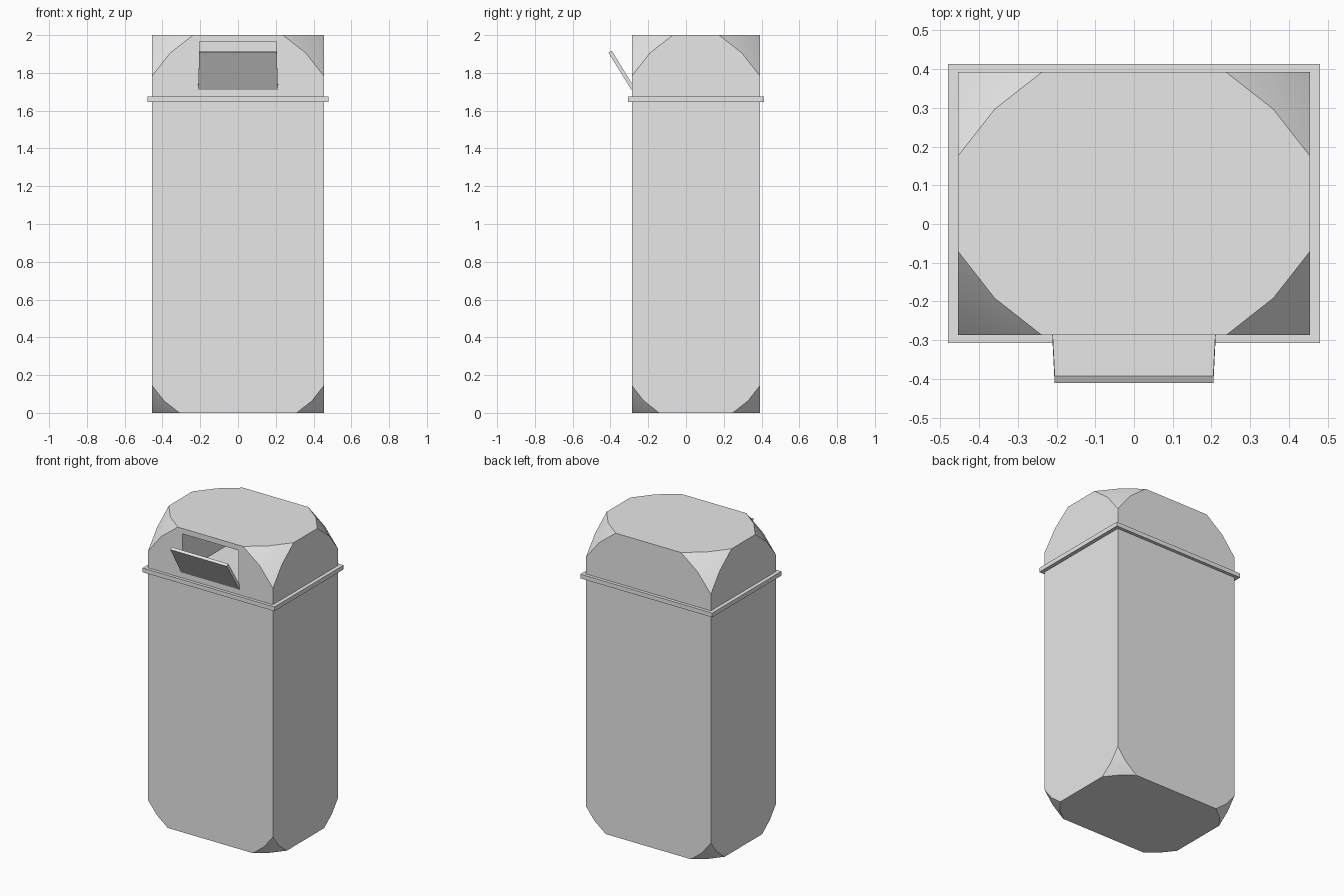
import bpy
import bmesh
from math import radians
from mathutils import Vector

if "Cube" in bpy.data.objects:
    bpy.data.objects.remove(bpy.data.objects["Cube"], do_unlink=True)

grey = bpy.data.materials.new("light grey")
grey.use_nodes = True
GREY = (0.8, 0.8, 0.8, 1)
grey.diffuse_color = GREY
grey.node_tree.nodes["Principled BSDF"].inputs["Base Color"].default_value = GREY


def box_mesh(low, high):
    low, high = Vector(low), Vector(high)
    bm = bmesh.new()
    bmesh.ops.create_cube(bm, size=1)
    for v in bm.verts:
        v.co = (low + high) / 2 + v.co * (high - low)
    return bm


def finish(name, bm):
    bmesh.ops.recalc_face_normals(bm, faces=bm.faces[:])
    mesh = bpy.data.meshes.new(name)
    bm.to_mesh(mesh)
    bm.free()
    mesh.materials.append(grey)
    obj = bpy.data.objects.new(name, mesh)
    bpy.context.collection.objects.link(obj)
    return obj


# Body with cut-off corners, larger at the top than at the bottom
bm = box_mesh((-0.455, -0.287, 0), (0.455, 0.392, 2))
for top, size in ((True, 0.217), (False, 0.145)):
    height = 2 if top else 0
    corners = [v for v in bm.verts
               if abs(v.co.z - height) < 0.001 and abs(abs(v.co.x) - 0.455) < 0.001
               and min(abs(v.co.y + 0.287), abs(v.co.y - 0.392)) < 0.001]
    bmesh.ops.bevel(bm, geom=corners, offset=size, offset_type='OFFSET',
                    affect='VERTICES', segments=2, profile=0.314)
body = finish("bin_body", bm)

# Opening cut deep into the front of the lid
cutter = finish("opening_cutter", box_mesh((-0.205, -0.4, 1.71), (0.205, 0.3, 1.965)))
cutter.hide_render = True
cutter.hide_viewport = True
cut = body.modifiers.new("opening", 'BOOLEAN')
cut.operation = 'DIFFERENCE'
cut.solver = 'EXACT'
cut.object = cutter

bpy.context.view_layer.objects.active = body
body.select_set(True)
bpy.ops.object.modifier_apply(modifier="opening")
bpy.data.objects.remove(cutter, do_unlink=True)
bpy.ops.object.shade_smooth_by_angle(angle=radians(30))

# Rim around the joint between bin and lid
finish("lid_rim", box_mesh((-0.48, -0.307, 1.646), (0.48, 0.413, 1.674)))

# Flap hinged at the lower edge of the opening, tipped forward
bm = box_mesh((-0.205, 0, 0), (0.205, 0.018, 1))
for v in bm.verts:
    if v.co.z > 0.5:
        v.co.y, v.co.z = v.co.y - 0.411, 1.908 + v.co.y * 0.5
    else:
        v.co.x *= 1.03
        v.co.y, v.co.z = v.co.y - 0.289, 1.71 + v.co.y * 0.5
finish("flap", bm)
